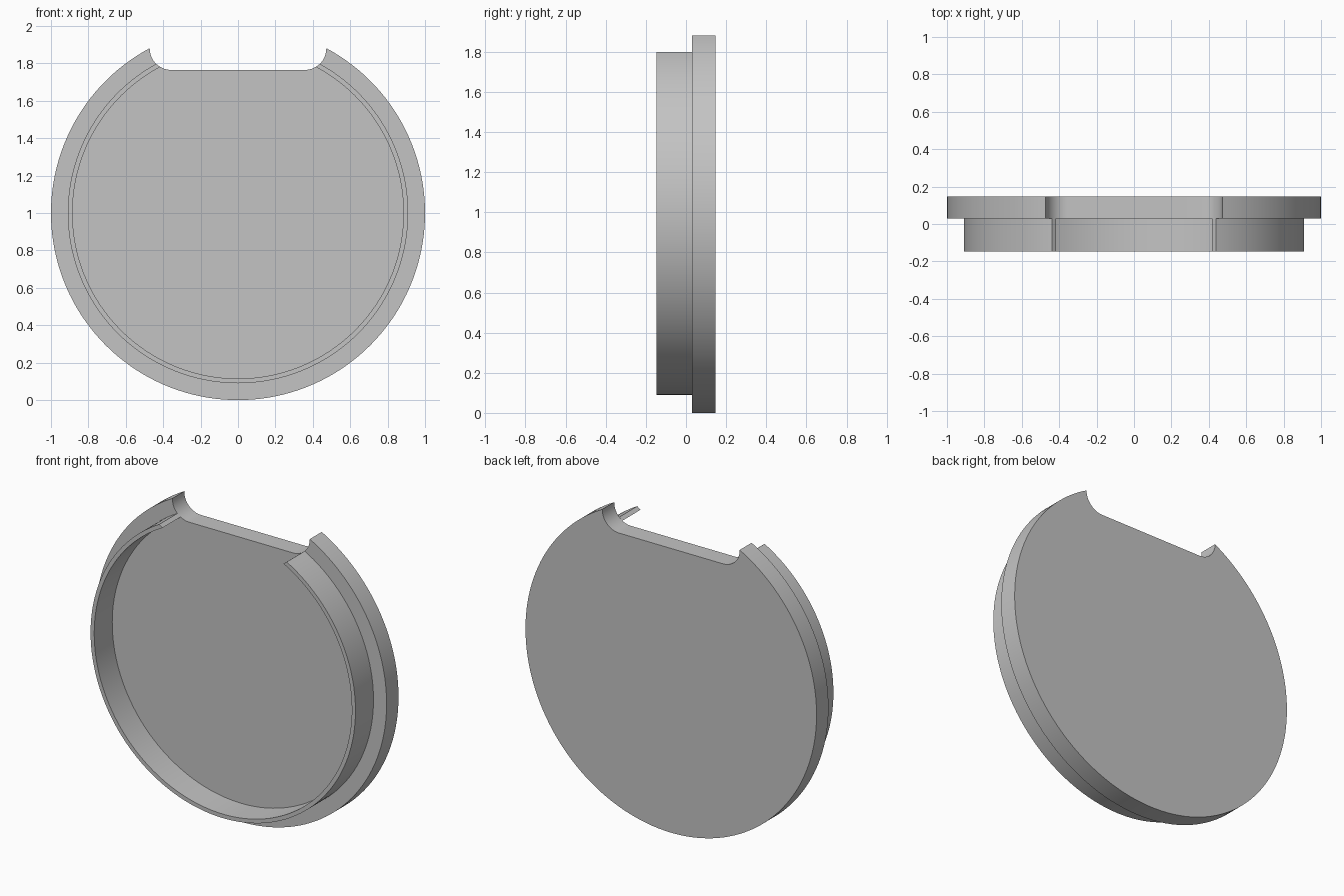
import bpy, bmesh, math

# Remove the default cube
cube = bpy.data.objects.get("Cube")
if cube:
    bpy.data.objects.remove(cube, do_unlink=True)

CENTRE_Z = 1.0
DISC_R, RIM_OUTER, RIM_INNER = 1.0, 0.91, 0.885
FRONT, STEP, BACK = -0.147, 0.03, 0.147
FILLET_R, NOTCH_Z = 0.115, 1.765
FILLET_X = 0.357
SEGMENTS = 128

grey = bpy.data.materials.new("light grey")
grey.use_nodes = True
colour = (0.55, 0.55, 0.55, 1)
grey.diffuse_color = colour
grey.node_tree.nodes["Principled BSDF"].inputs["Base Color"].default_value = colour


def fillet(t):
    """Point (x, z) on the rounded right corner of the notch."""
    return (FILLET_X + FILLET_R * math.sin(t),
            NOTCH_Z + FILLET_R * (1 - math.cos(t)))


def notch_hit(radius):
    """Fillet angle at which the notch meets a circle about the disc centre."""
    low, high = 0, math.pi / 2 + 0.2
    for _ in range(40):
        mid = (low + high) / 2
        x, z = fillet(mid)
        if math.hypot(x, z - CENTRE_Z) < radius:
            low = mid
        else:
            high = mid
    return low


def open_arc(radius):
    """Circle points running under the disc from one notch side to the other."""
    x, z = fillet(notch_hit(radius))
    start = math.atan2(x, z - CENTRE_Z)
    sweep = 2 * (math.pi - start)
    angles = [start + sweep * i / SEGMENTS for i in range(SEGMENTS + 1)]
    return [(radius * math.sin(a), CENTRE_Z + radius * math.cos(a)) for a in angles]


def slab(name, outline, y_front, y_back):
    """Extrude an (x, z) outline along y."""
    bm = bmesh.new()
    face = bm.faces.new([bm.verts.new((x, y_front, z)) for x, z in outline])
    new = bmesh.ops.extrude_face_region(bm, geom=[face], use_keep_orig=True)["geom"]
    moved = [v for v in new if isinstance(v, bmesh.types.BMVert)]
    bmesh.ops.translate(bm, verts=moved, vec=(0, y_back - y_front, 0))
    bmesh.ops.recalc_face_normals(bm, faces=bm.faces[:])
    mesh = bpy.data.meshes.new(name)
    bm.to_mesh(mesh)
    bm.free()
    mesh.materials.append(grey)
    obj = bpy.data.objects.new(name, mesh)
    bpy.context.collection.objects.link(obj)
    bpy.ops.object.select_all(action="DESELECT")
    obj.select_set(True)
    bpy.context.view_layer.objects.active = obj
    bpy.ops.object.shade_smooth_by_angle(angle=math.radians(30))
    return obj


# Back disc with a flat, round-cornered notch at the top
end = notch_hit(DISC_R)
steps = 16
corner = [fillet(end * i / steps) for i in range(steps)]
left_corner = [(-x, z) for x, z in reversed(corner)]
slab("back_disc", open_arc(DISC_R) + left_corner + corner, STEP, BACK)

# Thin raised rim on the front, broken by the same notch
slab("front_rim", open_arc(RIM_OUTER) + open_arc(RIM_INNER)[::-1], FRONT, STEP)
